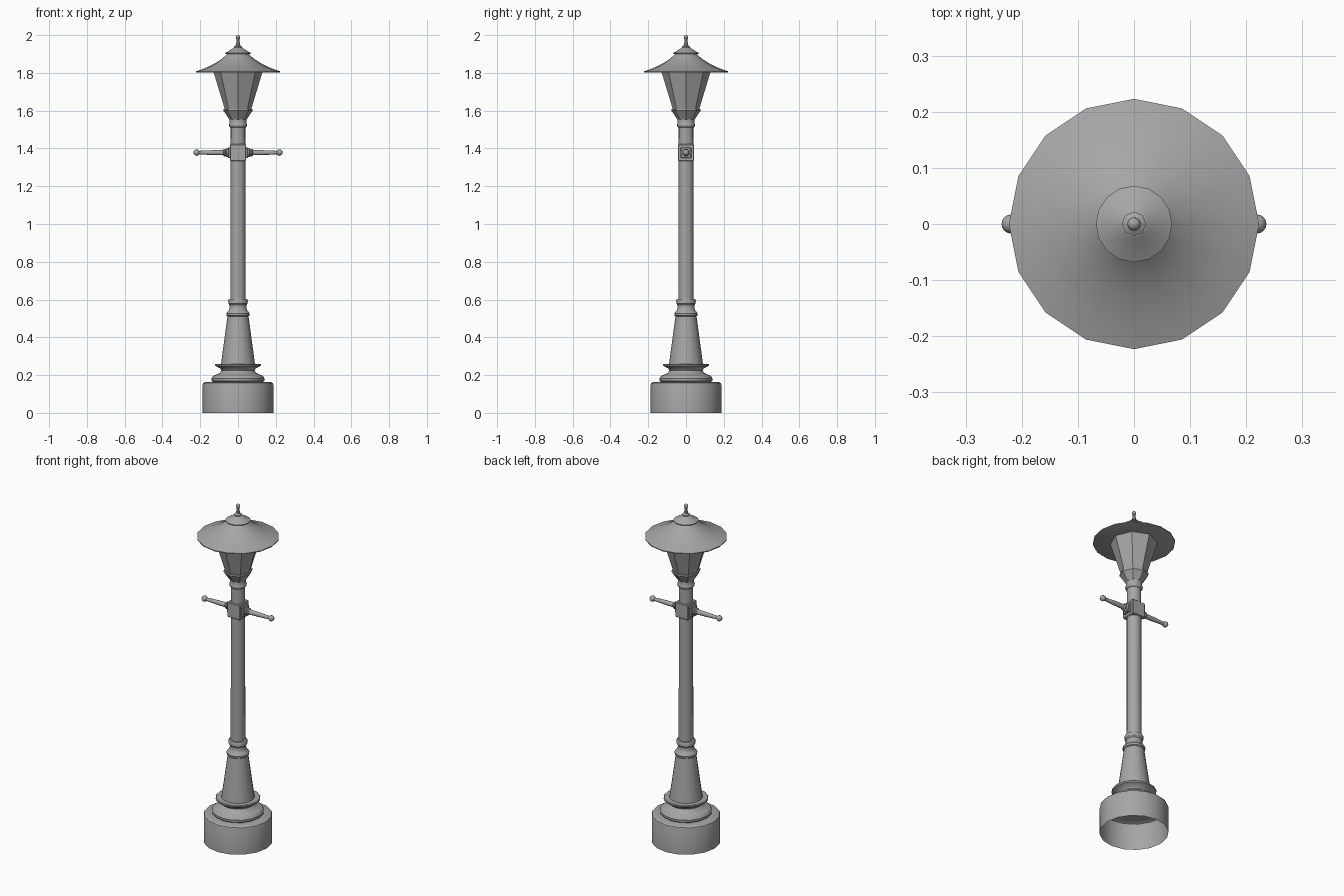
import bpy, bmesh, math
from mathutils import Matrix

cube = bpy.data.objects.get("Cube")
if cube:
    bpy.data.objects.remove(cube, do_unlink=True)

grey = bpy.data.materials.new("painted_grey")
grey.use_nodes = True
GREY = (0.38, 0.38, 0.38, 1)
grey.diffuse_color = GREY
grey.node_tree.nodes["Principled BSDF"].inputs["Base Color"].default_value = GREY


def finish(name, bm, matrix=None):
    """Turn a bmesh into a shaded grey object."""
    bmesh.ops.recalc_face_normals(bm, faces=bm.faces)
    if matrix:
        bm.transform(matrix)
    mesh = bpy.data.meshes.new(name)
    bm.to_mesh(mesh)
    bm.free()
    mesh.materials.append(grey)
    obj = bpy.data.objects.new(name, mesh)
    bpy.context.collection.objects.link(obj)
    bpy.ops.object.select_all(action="DESELECT")
    obj.select_set(True)
    bpy.context.view_layer.objects.active = obj
    bpy.ops.object.shade_smooth_by_angle(angle=math.radians(32))
    return obj


def lathe(name, profile, sides=16, bottom=True, matrix=None):
    """Revolve (radius, height) points around z, with flat end caps."""
    bm = bmesh.new()
    rings = []
    for r, z in profile:
        rings.append([bm.verts.new((r * math.cos(a), r * math.sin(a), z))
                      for a in (math.tau * i / sides for i in range(sides))])
    for low, high in zip(rings, rings[1:]):
        for i in range(sides):
            j = (i + 1) % sides
            bm.faces.new((low[i], low[j], high[j], high[i]))
    if bottom:
        bm.faces.new(rings[0][::-1])
    bm.faces.new(rings[-1])
    return finish(name, bm, matrix)


def box(name, size, matrix, bevel=0.004):
    bm = bmesh.new()
    bmesh.ops.create_cube(bm, size=1)
    bmesh.ops.scale(bm, vec=size, verts=bm.verts)
    bmesh.ops.bevel(bm, geom=bm.edges[:], offset=bevel, segments=1, affect="EDGES")
    return finish(name, bm, matrix)


def ball(name, radius, matrix):
    bm = bmesh.new()
    bmesh.ops.create_uvsphere(bm, u_segments=12, v_segments=8, radius=radius)
    return finish(name, bm, matrix)


# Hollow foot and stepped plinth
lathe("foot", [(0.187, 0), (0.187, 0.15), (0.184, 0.158), (0.175, 0.163),
               (0.13, 0.163)], bottom=False)
lathe("plinth_moulding", [(0.13, 0.163), (0.14, 0.17), (0.141, 0.183), (0.132, 0.196),
                          (0.112, 0.204), (0.095, 0.213), (0.088, 0.225),
                          (0.096, 0.237), (0.12, 0.248), (0.122, 0.256),
                          (0.118, 0.26), (0.088, 0.26)])

# Tapered pedestal with its rings
lathe("pedestal", [(0.09, 0.258), (0.056, 0.51)])
lathe("pedestal_ring", [(0.054, 0.51), (0.061, 0.515), (0.062, 0.526), (0.057, 0.534),
                        (0.049, 0.542), (0.045, 0.555), (0.045, 0.57),
                        (0.051, 0.578), (0.052, 0.594), (0.048, 0.602), (0.04, 0.604)])

# Pole and top collar
lathe("pole", [(0.04, 0.6), (0.039, 1.555)])
lathe("pole_collar", [(0.04, 1.51), (0.046, 1.516), (0.048, 1.525), (0.044, 1.535),
                      (0.044, 1.555)])

# Crossbar block and the two ladder arms
ARM_Z = 1.378
box("crossbar_block", (0.086, 0.086, 0.09), Matrix.Translation((0, 0, ARM_Z)))
for side, sign in (("left", 1), ("right", -1)):
    turn = Matrix.Translation((0, 0, ARM_Z)) @ Matrix.Rotation(sign * math.pi / 2, 4, "Y")
    box(side + "_arm_plate", (0.056, 0.056, 0.014),
        turn @ Matrix.Translation((0, 0, 0.047)), 0.003)
    lathe(side + "_arm", [(0.024, 0.05), (0.024, 0.06), (0.016, 0.064), (0.02, 0.068),
                          (0.02, 0.074), (0.014, 0.079), (0.013, 0.13),
                          (0.009, 0.212)], 12, matrix=turn)
    ball(side + "_arm_knob", 0.017, turn @ Matrix.Translation((0, 0, 0.219)))

# Eight-sided lantern
lathe("lantern_cup", [(0.046, 1.553), (0.074, 1.595), (0.078, 1.6), (0.078, 1.61),
                      (0.068, 1.61)], 8)
lathe("lantern_body", [(0.07, 1.608), (0.13, 1.806)], 8)

# Broad sweeping roof
lathe("roof", [(0.218, 1.801), (0.223, 1.803), (0.223, 1.808), (0.18, 1.823),
               (0.13, 1.846), (0.095, 1.868), (0.07, 1.887), (0.055, 1.902)])
lathe("roof_cap", [(0.066, 1.9), (0.068, 1.902), (0.068, 1.905), (0.045, 1.918),
                   (0.03, 1.929), (0.022, 1.934)])

# Finial
lathe("finial_stem", [(0.022, 1.93), (0.022, 1.939), (0.011, 1.946), (0.007, 1.98)], 8)
ball("finial_knob", 0.012, Matrix.Translation((0, 0, 1.988)))
